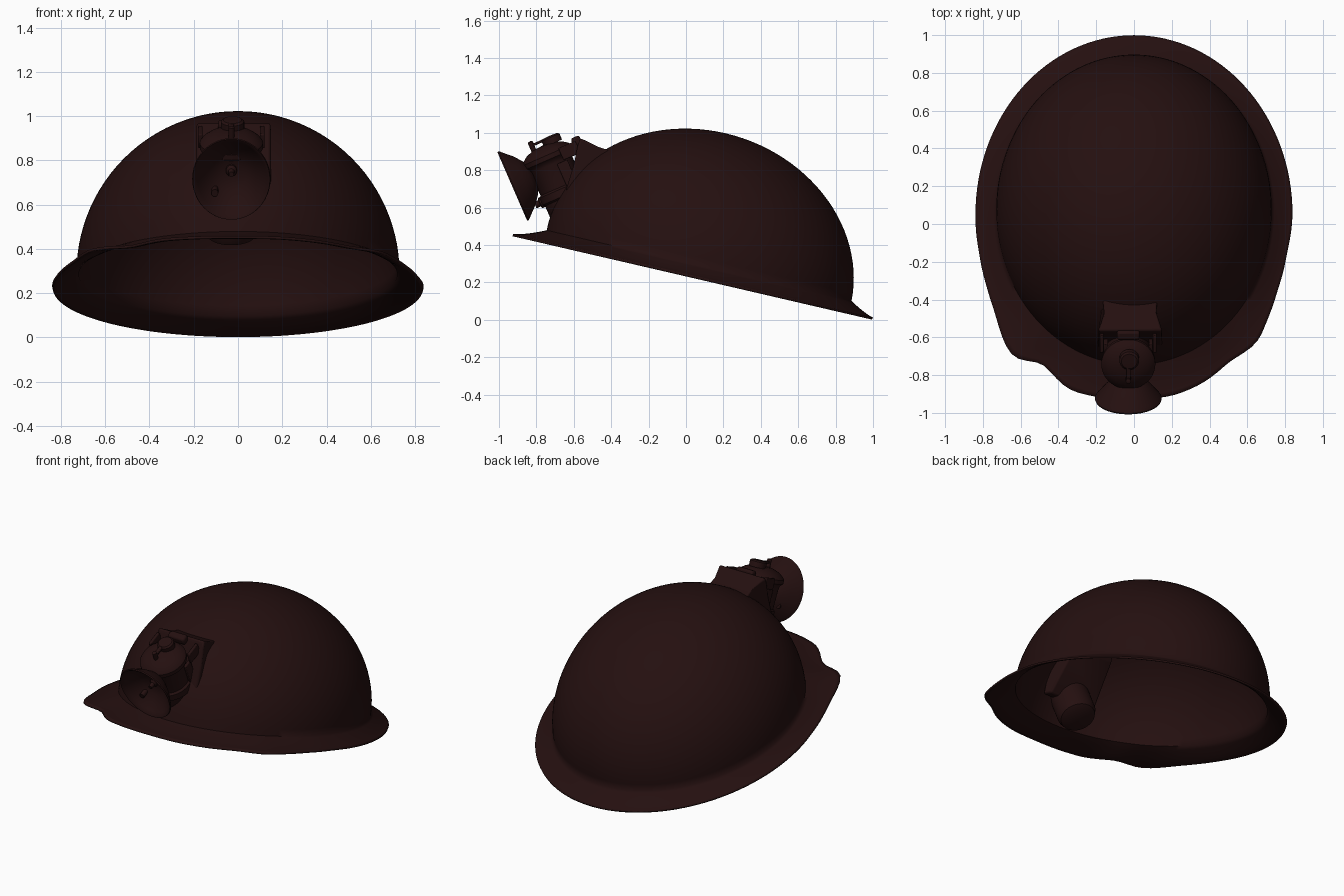
import bpy, bmesh, math
from mathutils import Matrix, Vector

cube = bpy.data.objects.get("Cube")
if cube:
    bpy.data.objects.remove(cube, do_unlink=True)

brown = bpy.data.materials.new("dark_brown")
brown.use_nodes = True
colour = (0.018, 0.005, 0.005, 1)
brown.diffuse_color = colour
brown.node_tree.nodes["Principled BSDF"].inputs["Base Color"].default_value = colour


def finish(name, bm, matrix=None, angle=35):
    """Turn a bmesh into a smooth-shaded object."""
    bmesh.ops.recalc_face_normals(bm, faces=bm.faces)
    mesh = bpy.data.meshes.new(name)
    bm.to_mesh(mesh)
    bm.free()
    mesh.materials.append(brown)
    ob = bpy.data.objects.new(name, mesh)
    bpy.context.collection.objects.link(ob)
    if matrix:
        ob.matrix_world = matrix
    bpy.ops.object.select_all(action='DESELECT')
    ob.select_set(True)
    bpy.context.view_layer.objects.active = ob
    bpy.ops.object.shade_smooth_by_angle(angle=math.radians(angle))
    return ob


def skin(bm, rings):
    """Join successive closed rings of vertices with quads."""
    for a, b in zip(rings, rings[1:]):
        n = len(a)
        for i in range(n):
            j = (i + 1) % n
            bm.faces.new((a[i], a[j], b[j], b[i]))


def lathe(name, profile, matrix, sides=40):
    """Revolve (radius, height) points about the local z axis."""
    bm = bmesh.new()
    rings = []
    for r, z in profile:
        rings.append([bm.verts.new((r * math.cos(a), r * math.sin(a), z))
                      for a in (2 * math.pi * i / sides for i in range(sides))])
    skin(bm, rings)
    bmesh.ops.remove_doubles(bm, verts=bm.verts, dist=0.0005)
    return finish(name, bm, matrix)


def box(name, size, matrix):
    bm = bmesh.new()
    bmesh.ops.create_cube(bm, size=1, matrix=Matrix.Diagonal((*size, 1)))
    ob = finish(name, bm, matrix)
    bevel = ob.modifiers.new("soft_edges", 'BEVEL')
    bevel.width = min(size) * 0.25
    bevel.segments = 2
    return ob


# Helmet: leaning dome that flares into a worn, dented brim
SEG = 128
SLOPE = 0.232
front_outline = [
    (-.84, .05), (-.82, -.15), (-.78, -.33), (-.735, -.47), (-.69, -.62),
    (-.65, -.70), (-.58, -.73), (-.52, -.72), (-.47, -.75), (-.40, -.83),
    (-.35, -.875), (-.20, -.915), (0, -.925), (.20, -.91), (.35, -.85),
    (.45, -.78), (.50, -.73), (.60, -.67), (.66, -.62), (.70, -.52),
    (.76, -.35), (.81, -.15), (.84, .05)]
polar = []
for x, y in front_outline:
    r = math.hypot(x, y - .05)
    polar.append((-math.acos(x / r), r))


def rim_point(t):
    x, y = .84 * math.cos(t), .95 * math.sin(t)
    if t > math.pi:
        a = math.atan2(y, x)
        for (a0, r0), (a1, r1) in zip(polar, polar[1:]):
            if a0 <= a <= a1:
                r = r0 + (r1 - r0) * (a - a0) / (a1 - a0)
                return Vector((r * math.cos(a), r * math.sin(a) + .05))
    return Vector((x, y + .05))


def plane(y):
    return 0.012 + SLOPE * (1 - y)


angles = [2 * math.pi * i / SEG for i in range(SEG)]
rim = [rim_point(t) for t in angles]
rim = [(rim[i - 1] + rim[i] * 2 + rim[(i + 1) % SEG]) / 4 for i in range(SEG)]
bm = bmesh.new()
rings = []
for k in range(28):
    phi = math.pi / 2 * (1 - k / 27)
    c, s = max(math.cos(phi), 1e-4), math.sin(phi)
    ring = []
    for t in angles:
        y = .07 + .815 * c * math.sin(t)
        ring.append(bm.verts.new((.73 * c * math.cos(t), y + .14 * s,
                                  plane(y) + .062 + .708 * s)))
    rings.append(ring)
base = [v.co.copy() for v in rings[-1]]
for k in range(1, 9):
    f = k / 8
    ring = []
    for p, b in zip(rim, base):
        q = b.xy.lerp(p, f)
        ring.append(bm.verts.new((q.x, q.y, plane(q.y) + .062 * (1 - f) ** 1.3)))
    rings.append(ring)
skin(bm, rings)
bmesh.ops.remove_doubles(bm, verts=bm.verts, dist=0.0008)
helmet = finish("helmet_shell", bm, angle=60)
shell = helmet.modifiers.new("thickness", 'SOLIDIFY')
shell.thickness = 0.012
shell.offset = -1

# Lamp bracket: wedge standing out of the front of the dome
side = [(-.39, .90), (-.47, .925), (-.565, .972), (-.58, .93), (-.60, .83),
        (-.67, .60), (-.60, .58), (-.40, .82)]
bm = bmesh.new()
ends = []
for sx in (-1, 1):
    ends.append([bm.verts.new((-.02 + sx * (.17 if y < -.5 else .145), y, z))
                 for y, z in side])
skin(bm, ends)
for loop in ends:
    bm.faces.new(loop)
bracket = finish("lamp_bracket", bm)
bevel = bracket.modifiers.new("soft_edges", 'BEVEL')
bevel.width = 0.012
bevel.segments = 2

# Lamp frame: tilted forward, facing slightly down
lamp = Matrix.Translation((-.03, -.745, .885)) @ Matrix.Rotation(.41, 4, 'X')
forward = Matrix.Rotation(math.pi / 2, 4, 'X')


def at(x, y, z):
    return lamp @ Matrix.Translation((x, y, z))


# Lamp body, passing through the shell
lathe("lamp_body", [
    (0, .052), (.06, .047), (.105, .03), (.132, .01), (.143, -.005),
    (.143, -.03), (.128, -.042), (.122, -.06), (.118, -.19), (.13, -.2),
    (.132, -.24), (.118, -.25), (.118, -.43), (.105, -.465), (.07, -.48),
    (0, -.48)], lamp)
lathe("water_cap", [(0, .085), (.042, .083), (.052, .075), (.052, .04), (0, .04)],
      at(.005, .055, 0), 24)
box("water_lever", (.025, .09, .014), at(0, -.01, .075))
lathe("lever_knob", [(0, .1), (.014, .095), (.014, .04), (0, .04)],
      at(0, -.055, 0), 12)

# Reflector dish with rolled rim, neck and burner
dish = at(0, -.11, -.084) @ Matrix.Diagonal((.88, 1, 1, 1)) @ forward
lathe("reflector", [
    (0, 0), (.06, .0), (.10, .022), (.145, .058), (.182, .098), (.196, .112),
    (.201, .12), (.198, .127), (.19, .124), (.175, .105), (.138, .068),
    (.095, .035), (.05, .018), (0, .016)], dish, 48)
lathe("reflector_neck", [(0, -.06), (.065, -.06), (.05, -.02), (.06, .012), (0, .012)],
      dish, 24)
lathe("burner_tip", [(0, .01), (.028, .01), (.028, .03), (.016, .04), (.013, .07), (0, .07)],
      dish, 16)
lathe("striker_wheel", [(0, .04), (.018, .04), (.018, .085), (0, .085)],
      dish @ Matrix.Translation((-.085, -.085, 0)), 12)

# Hook plate, side ears and clamp fittings
box("hook_plate", (.12, .05, .05), Matrix.Translation((-.03, -.585, .955))
    @ Matrix.Rotation(.41, 4, 'X'))
for name, sx in (("right", -1), ("left", 1)):
    box(name + "_ear", (.02, .10, .07), at(sx * .14, .12, -.03))
    box(name + "_clamp", (.02, .06, .14), at(sx * .118, .06, -.14))
lathe("gas_valve", [(0, 0), (.03, 0), (.03, .03), (.018, .035), (.018, .06), (0, .06)],
      at(0, -.105, -.225) @ forward, 16)
